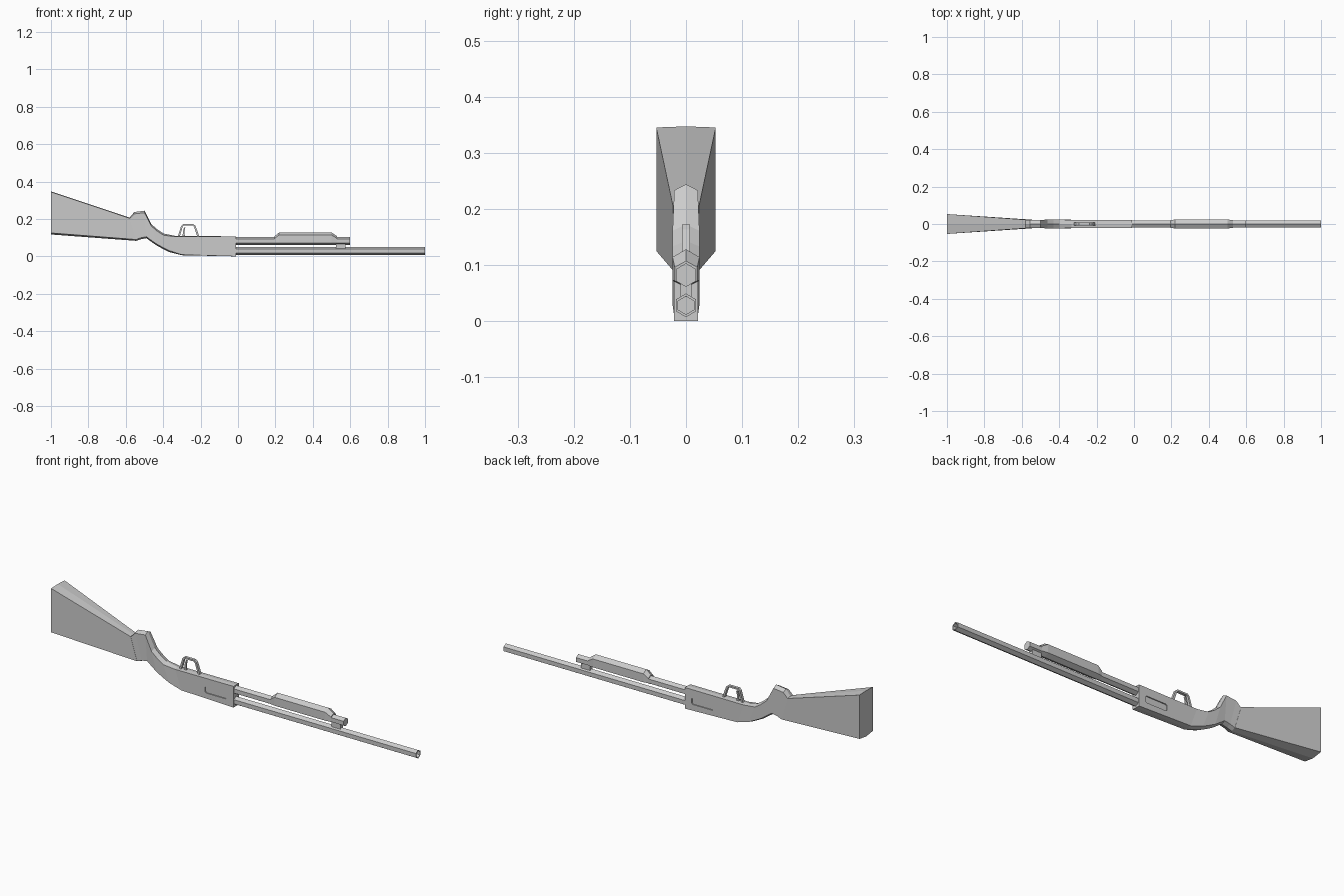
import bpy, bmesh, math

if "Cube" in bpy.data.objects:
    bpy.data.objects.remove(bpy.data.objects["Cube"])


def loft(name, rings, closed=False):
    """Skin a list of equal-sized vertex rings; closed joins the last to the first."""
    bm = bmesh.new()
    vs = [[bm.verts.new(p) for p in r] for r in rings]
    n = len(vs[0])
    pairs = list(zip(vs, vs[1:]))
    if closed:
        pairs.append((vs[-1], vs[0]))
    else:
        bm.faces.new(vs[0])
        bm.faces.new(vs[-1])
    for a, b in pairs:
        for i in range(n):
            j = (i + 1) % n
            bm.faces.new((a[i], a[j], b[j], b[i]))
    bmesh.ops.recalc_face_normals(bm, faces=bm.faces)
    me = bpy.data.meshes.new(name)
    bm.to_mesh(me)
    bm.free()
    ob = bpy.data.objects.new(name, me)
    bpy.context.collection.objects.link(ob)
    return ob


def ridge_ring(xt, zt, xb, zb, w, rt, rb):
    """Six-sided section with a top ridge rt high and a bottom ridge rb deep."""
    return [(xt, 0, zt), (xt, w, zt - rt), (xb, w, zb + rb),
            (xb, 0, zb), (xb, -w, zb + rb), (xt, -w, zt - rt)]


def hex_ring(x, z, r):
    return [(x, r * math.sin(k * math.pi / 3), z + r * math.cos(k * math.pi / 3))
            for k in range(6)]


def prism(name, outline, y0, y1):
    return loft(name, [[(x, y, z) for x, z in outline] for y in (y0, y1)])


# shoulder stock
loft("stock", [ridge_ring(*s) for s in (
    (-1.0, .347, -1.0, .117, .053, .002, .008),
    (-.58, .207, -.545, .083, .023, .003, .007))])

# grip flowing into the receiver
body = loft("grip_and_receiver", [ridge_ring(*s) for s in (
    (-.58, .207, -.545, .083, .022, .005, .007),
    (-.555, .237, -.52, .091, .021, .01, .008),
    (-.50, .244, -.49, .097, .021, .011, .008),
    (-.463, .172, -.435, .058, .024, .011, .008),
    (-.43, .143, -.40, .039, .024, .01, .008),
    (-.398, .122, -.365, .022, .024, .009, .008),
    (-.335, .109, -.30, .006, .021, .004, .003),
    (-.01, .107, -.01, .0, .021, .001, .0))])

# shallow port recess on both sides
port = [(-.168, .038), (-.162, .032), (-.052, .032), (-.046, .038),
        (-.046, .059), (-.052, .065), (-.162, .065), (-.168, .059)]
for s in (-1, 1):
    cut = prism("port_cutter", port, s * .016, s * .03)
    cut.hide_render = True
    cut.hide_viewport = True
    m = body.modifiers.new("port", 'BOOLEAN')
    m.operation = 'DIFFERENCE'
    m.solver = 'EXACT'
    m.object = cut

# hollow hexagonal barrel
loft("barrel", [hex_ring(-.02, .028, .021), hex_ring(1.0, .028, .021),
                hex_ring(1.0, .028, .016), hex_ring(-.02, .028, .016)], closed=True)

# magazine tube
loft("magazine_tube", [hex_ring(-.02, .082, .021), hex_ring(.598, .082, .021)])

# sliding fore-end with sloped ends
loft("fore_end", [ridge_ring(x, zt, x, .06, w, rt, .012) for x, zt, w, rt in (
    (.195, .107, .02, .011), (.22, .128, .024, .014),
    (.50, .128, .024, .014), (.53, .107, .02, .011))])

# clamp between tube and barrel
prism("barrel_clamp", [(.525, .043), (.575, .043), (.575, .07), (.525, .07)], -.01, .01)

# trigger guard strap
outer = [(-.322, .104), (-.304, .163), (-.295, .172), (-.238, .172),
         (-.227, .163), (-.206, .104)]
inner = [(-.312, .104), (-.296, .158), (-.290, .164), (-.242, .164),
         (-.235, .158), (-.217, .104)]
loft("trigger_guard", [[(o[0], -.007, o[1]), (o[0], .007, o[1]),
                        (i[0], .007, i[1]), (i[0], -.007, i[1])]
                       for o, i in zip(outer, inner)])

# curved trigger
prism("trigger", [(-.283, .104), (-.287, .13), (-.281, .155), (-.288, .155),
                  (-.295, .13), (-.296, .104)][::-1], -.004, .004)
